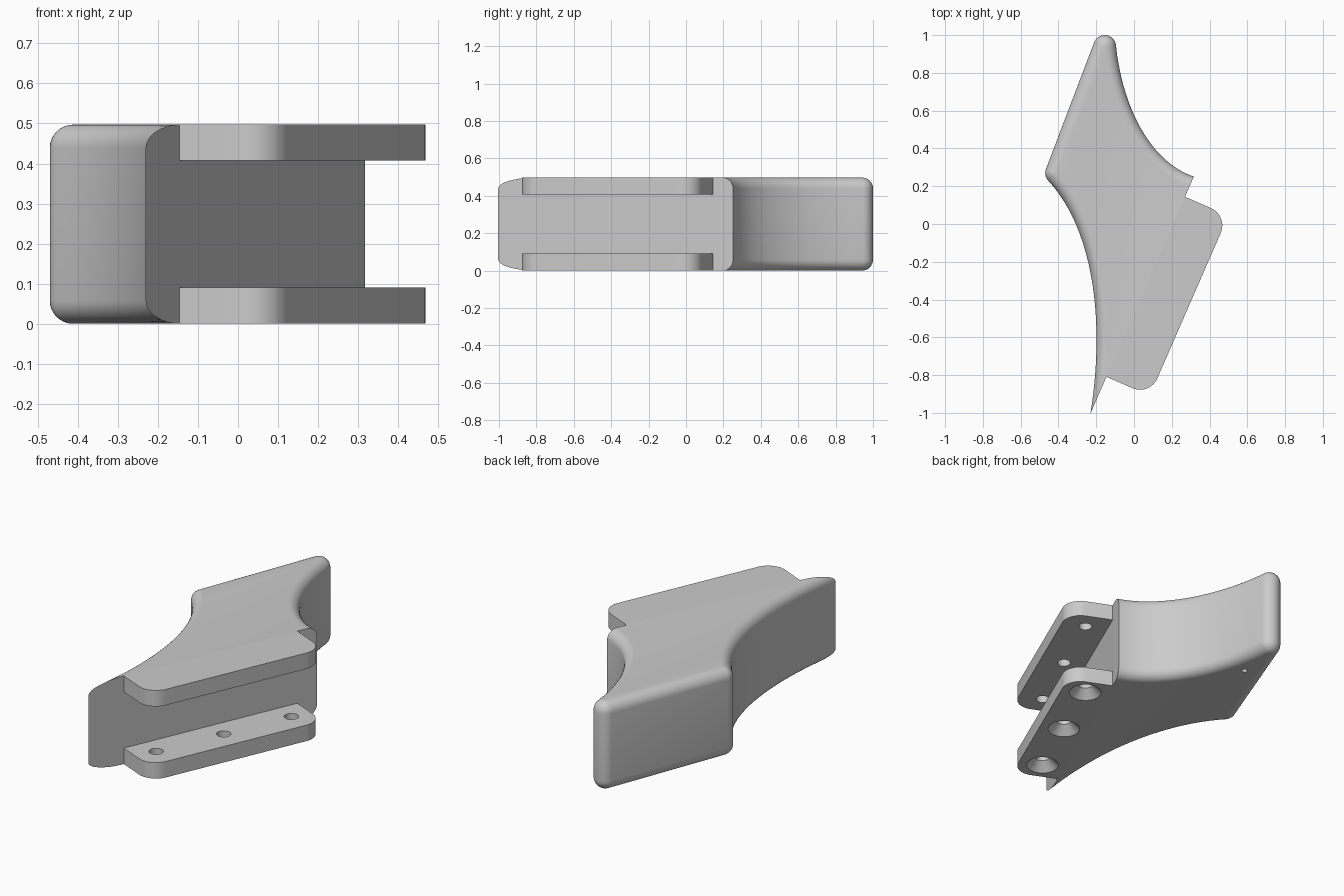
import bpy, bmesh, math
from mathutils import Vector
from mathutils.geometry import interpolate_bezier

HEIGHT = 0.497
PLATE = 0.09          # thickness of each mounting plate
FILLET = 0.058        # rounding of the body's top and bottom edges
WALL = 0.19           # distance of the flat wall along its normal
P = Vector((0.917, -0.4, 0)).normalized()   # across the plates
T = Vector((-P.y, P.x, 0))                  # along the plates
HOLES = (-0.68, -0.275, 0.13)
HOLE_P = 0.31

if "Cube" in bpy.data.objects:
    bpy.data.objects.remove(bpy.data.objects["Cube"], do_unlink=True)

grey = bpy.data.materials.new("plain_grey")
grey.use_nodes = True
grey.diffuse_color = (0.6, 0.6, 0.6, 1)
grey.node_tree.nodes["Principled BSDF"].inputs["Base Color"].default_value = (0.6, 0.6, 0.6, 1)


def arc(cx, cy, r, start, end, n):
    angles = [math.radians(start + (end - start) * i / n) for i in range(n + 1)]
    return [Vector((cx + r * math.cos(a), cy + r * math.sin(a), 0)) for a in angles]


def bezier(*pts, n=24):
    return interpolate_bezier(*[Vector((x, y, 0)) for x, y in pts], n)


def loft(bm, rings):
    """Join a stack of equal rings into a closed solid."""
    loops = [[bm.verts.new(p) for p in ring] for ring in rings]
    n = len(loops[0])
    for low, high in zip(loops, loops[1:]):
        for i in range(n):
            j = (i + 1) % n
            bm.faces.new((low[i], low[j], high[j], high[i]))
    bm.faces.new(loops[0])
    bm.faces.new(loops[-1])
    bmesh.ops.recalc_face_normals(bm, faces=bm.faces)


def make(name, bm):
    mesh = bpy.data.meshes.new(name)
    bm.to_mesh(mesh)
    bm.free()
    mesh.materials.append(grey)
    obj = bpy.data.objects.new(name, mesh)
    bpy.context.collection.objects.link(obj)
    return obj


def drill(obj, centre, profile):
    """Cut a round hole; profile is a list of (radius, z)."""
    bm = bmesh.new()
    loft(bm, [[v + Vector((0, 0, z)) for v in arc(centre.x, centre.y, r, 0, 348.75, 31)]
              for r, z in profile])
    cutter = make("hole_cutter", bm)
    cutter.hide_render = True
    mod = obj.modifiers.new("hole", "BOOLEAN")
    mod.object = cutter
    mod.operation = "DIFFERENCE"
    mod.solver = "EXACT"
    select(obj)
    bpy.ops.object.modifier_apply(modifier=mod.name)
    bpy.data.objects.remove(cutter, do_unlink=True)


def select(obj):
    bpy.ops.object.select_all(action="DESELECT")
    obj.select_set(True)
    bpy.context.view_layer.objects.active = obj


# Body outline, run past the flat wall so that it can be trimmed
left_curve = bezier((-0.23, -1.0), (-0.15, -0.5), (-0.22, -0.02), (-0.455, 0.23))
right_curve = bezier((-0.096, 0.948), (-0.06, 0.6), (0.1, 0.32), (0.32, 0.25))
outline = [Vector((-0.27, -1.25, 0))] + left_curve[:-1]
outline += arc(-0.41, 0.27, 0.06, 222, 159, 6)       # left corner
outline += arc(-0.155, 0.94, 0.06, 159, 8, 14)       # rear tip
outline += right_curve[1:] + [Vector((0.6, 0.145, 0)), Vector((0.6, -1.25, 0))]

normals = []
for i, p in enumerate(outline):
    t = (p - outline[i - 1]).normalized() + (outline[(i + 1) % len(outline)] - p).normalized()
    normals.append(Vector((-t.y, t.x, 0)).normalized())


def inset(amount, z):
    return [p - n * amount + Vector((0, 0, z)) for p, n in zip(outline, normals)]


steps = [math.pi / 2 * k / 8 for k in range(9)]
layers = [(FILLET * (1 - math.sin(a)), FILLET * (1 - math.cos(a))) for a in steps]
rings = [inset(d, z) for d, z in layers]
rings += [inset(d, HEIGHT - z) for d, z in reversed(layers)]

# Body, trimmed by the flat wall
bm = bmesh.new()
loft(bm, rings)
bmesh.ops.bisect_plane(bm, geom=bm.verts[:] + bm.edges[:] + bm.faces[:], dist=1e-5,
                       plane_co=P * WALL, plane_no=P, clear_outer=True)
bmesh.ops.edgeloop_fill(bm, edges=[e for e in bm.edges if e.is_boundary])
bmesh.ops.recalc_face_normals(bm, faces=bm.faces)
body = make("body", bm)
drill(body, Vector((-0.167, 0.72, 0)), [(0.015, -0.05), (0.015, 0.1)])

# Mounting plates with two rounded outer corners
shape = [Vector((WALL, -0.8, 0))] + arc(0.34, -0.7, 0.1, -90, 0, 12)
shape += arc(0.34, 0.14, 0.1, 0, 90, 12) + [Vector((WALL, 0.24, 0))]
shape = [P * v.x + T * v.y for v in shape]


def make_plate(name, z):
    bm = bmesh.new()
    loft(bm, [[v + Vector((0, 0, h)) for v in shape] for h in (z, z + PLATE)])
    return make(name, bm)


lower = make_plate("lower_plate", 0)
upper = make_plate("upper_plate", HEIGHT - PLATE)
for t in HOLES:
    centre = P * HOLE_P + T * t
    # countersunk through hole below, blind hole above
    drill(lower, centre, [(0.095, -0.01), (0.037, 0.048), (0.037, 0.2)])
    drill(upper, centre, [(0.035, 0.3), (0.035, HEIGHT - 0.03)])

for obj in (body, lower, upper):
    select(obj)
    bpy.ops.object.shade_smooth_by_angle(angle=math.radians(30))
